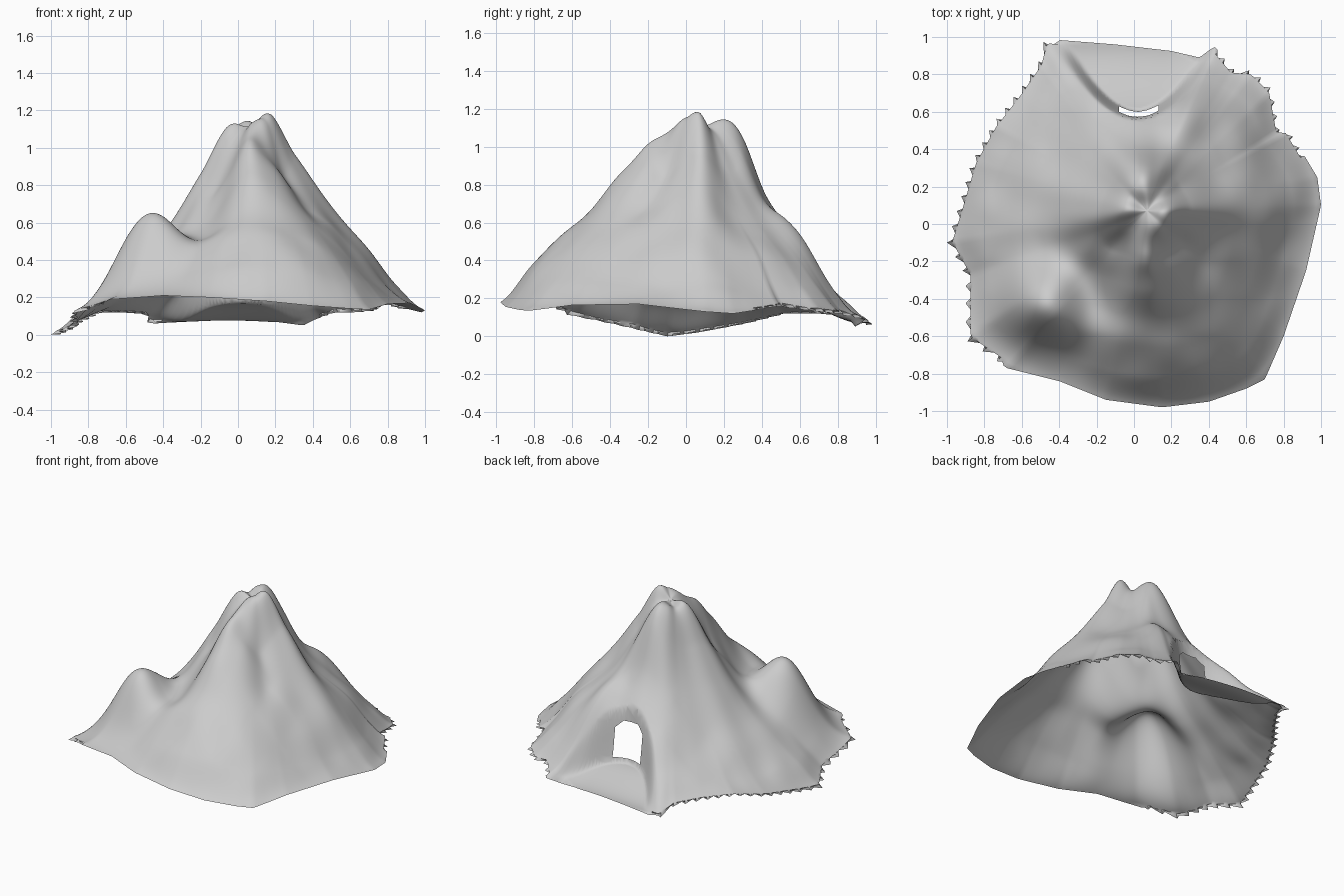
import bpy, bmesh, math
from mathutils import Vector, noise

if "Cube" in bpy.data.objects:
    bpy.data.objects.remove(bpy.data.objects["Cube"])

CX, CY = 0.07, 0.07          # summit axis
SEG, RINGS = 320, 76

# rim outline: x, y, z counter-clockwise from the east
RIM = [(1,.1,.13), (.98,.25,.12), (.83,.5,.16), (.78,.5,.16), (.74,.72,.13),
       (.64,.82,.12), (.53,.83,.12), (.43,.95,.09), (.35,.89,.05), (.2,.925,.07),
       (-.1,.96,.08), (-.48,.99,.06), (-.51,.87,.11), (-.62,.71,.12), (-.76,.53,.12),
       (-.87,.33,.07), (-.95,.06,.02), (-1,-.1,.0), (-.9,-.28,.04), (-.9,-.62,.11),
       (-.68,-.77,.19), (-.4,-.84,.21), (-.15,-.94,.2), (.15,-.98,.18),
       (.4,-.95,.155), (.6,-.88,.14), (.7,-.83,.135), (.8,-.6,.165), (.92,-.25,.17)]

# slope heights from summit to near the rim, every 45 degrees from the east
T = [0, .12, .25, .4, .55, .7, .85, 1]
SLOPES = [(1.13, 1.14, .96, .77, .59, .43, .25),
          (1.13, 1.07, .87, .67, .53, .40, .25),
          (1.13, 1.13, 1.05, .74, .56, .40, .2),
          (1.13, 1.06, .86, .63, .45, .31, .2),
          (1.13, 1.11, .89, .63, .43, .29, .15),
          (1.13, 1.02, .80, .54, .40, .33, .22),
          (1.13, 1.09, 1.00, .85, .66, .53, .37),
          (1.13, 1.08, .88, .69, .56, .42, .28)]

# local lumps and hollows: x, y, height, radius
LUMPS = [(.15, 0, .06, .06), (-.03, .2, .07, .07), (.05, -.2, .03, .05),
         (.06, .1, -.03, .05), (-.48, -.44, .31, .155), (-.25, -.33, -.06, .1),
         (.28, .58, .07, .09), (.6, .42, .03, .1), (.45, .2, -.03, .08),
         (-.12, -.1, -.05, .06), (.22, -.12, -.03, .06)]


def smooth(v):
    v = max(0, min(1, v))
    return v * v * (3 - 2 * v)


def cubic(a, b, c, d, f):
    return b + .5 * f * (c - a + f * (2*a - 5*b + 4*c - d + f * (3*(b - c) + d - a)))


def angle(p):
    return math.atan2(p[1] - CY, p[0] - CX) % math.tau


POLAR = sorted((angle(p), math.hypot(p[0] - CX, p[1] - CY), p[2]) for p in RIM)
POLAR = ([(POLAR[-1][0] - math.tau,) + POLAR[-1][1:]] + POLAR
         + [(POLAR[0][0] + math.tau,) + POLAR[0][1:]])


def rim(a):
    """Rim radius (straight chords) and height at an angle."""
    for p, q in zip(POLAR, POLAR[1:]):
        if p[0] <= a <= q[0]:
            s0, s1 = math.sin(a - p[0]), math.sin(q[0] - a)
            r = p[1] * q[1] * math.sin(q[0] - p[0]) / (p[1] * s0 + q[1] * s1)
            f = (a - p[0]) / (q[0] - p[0])
            return r, p[2] + (q[2] - p[2]) * f


def slope(col, t, z_rim):
    h = list(SLOPES[col % 8]) + [z_rim]
    if t >= 1:
        return z_rim - .8 * (t - 1)
    i = max(k for k in range(7) if T[k] <= t)
    return cubic(h[max(i-1, 0)], h[i], h[i+1], h[min(i+2, 7)], (t - T[i]) / (T[i+1] - T[i]))


def flank(a, t, z_rim):
    k = a / (math.tau / 8)
    i = int(k)
    return cubic(*[slope(i + o, t, z_rim) for o in (-1, 0, 1, 2)], k - i)


def height(a, t, x, y, rad, zr, rad_s, zr_s):
    # flank over the softened outline, eased to the true rim
    z = flank(a, t * rad / rad_s, zr_s)
    z += (zr - flank(a, rad / rad_s, zr_s)) * t**5
    for lx, ly, lh, lr in LUMPS:
        z += lh * math.exp(-((x - lx)**2 + (y - ly)**2) / (2 * lr * lr)) * (1 - t**8)
    # weathered gullies and bumps
    fade = math.sin(math.pi * t) ** 2
    z += fade * .006 * math.sin(11*a + 3*t)
    z += .018 * noise.noise(Vector((x * 5, y * 5, 2))) * smooth(6 * (1 - t))
    # cave bay cut into the back slope
    u = x - .02
    d = (y - .558 - 2 * u * u) / math.sqrt(1 + 16 * u * u)
    floor = .17 + (zr_s - .17) * smooth((y - .58) / .36)
    if d > 0 and floor < z:
        z += (floor - z) * smooth(d / (.05 + .1 * abs(u)))
    return z


# mountain shell as a polar sheet
bm = bmesh.new()
top = bm.verts.new((CX, CY, 1.115))
rings = []
edge = [rim(math.tau * s / SEG) for s in range(SEG)]
W = 14
soft = [[sum(edge[(s + o) % SEG][c] * (1 + math.cos(math.pi * o / W)) for o in range(-W, W + 1)) / (2 * W)
         for c in (0, 1)] for s in range(SEG)]
for r in range(1, RINGS + 1):
    t = r / RINGS
    ring = []
    for s in range(SEG):
        a, d = math.tau * s / SEG, t * edge[s][0]
        # stepped teeth on the west and north-east rim
        if r >= RINGS - 1 and (2.05 < a < 3.95 or .35 < a < 1.15):
            d -= (s % 4) / 3 * (.045 if r == RINGS else .035)
        x, y = CX + d * math.cos(a), CY + d * math.sin(a)
        ring.append(bm.verts.new((x, y, height(a, t, x, y, *edge[s], *soft[s]))))
    rings.append(ring)
for s in range(SEG):
    n = (s + 1) % SEG
    bm.faces.new((top, rings[0][s], rings[0][n]))
    for p, q in zip(rings, rings[1:]):
        bm.faces.new((p[s], q[s], q[n], p[n]))
# soften the summit
for _ in range(3):
    bmesh.ops.smooth_vert(bm, verts=[top] + [v for g in rings[:8] for v in g], factor=.5,
                          use_axis_x=False, use_axis_y=False, use_axis_z=True)

# arched cave opening, cut with planes (point, outward normal)
PLANES = [((-.08, 0, 0), (-1, 0, 0)), ((.13, 0, 0), (1, 0, 0)),
          ((0, 0, .2), (0, 0, -1)), ((0, 0, .45), (0, 0, 1)),
          ((-.08, 0, .4), (-.7, 0, .7)), ((.13, 0, .4), (.7, 0, .7))]


def near(f):
    c = f.calc_center_median()
    return -.2 < c.x < .25 and .5 < c.y < .72


for co, no in PLANES:
    faces = [f for f in bm.faces if near(f)]
    geom = faces + list({e for f in faces for e in f.edges}) + list({v for f in faces for v in f.verts})
    bmesh.ops.bisect_plane(bm, geom=geom, dist=1e-5, plane_co=co, plane_no=no)
hole = [f for f in bm.faces if near(f) and all(
    (f.calc_center_median() - Vector(co)).dot(Vector(no)) < 0 for co, no in PLANES)]
bmesh.ops.delete(bm, geom=hole, context='FACES')
bmesh.ops.recalc_face_normals(bm, faces=bm.faces)

mesh = bpy.data.meshes.new("mountain")
bm.to_mesh(mesh)
bm.free()
obj = bpy.data.objects.new("mountain", mesh)
bpy.context.collection.objects.link(obj)
bpy.context.view_layer.objects.active = obj
obj.select_set(True)
bpy.ops.object.shade_smooth_by_angle(angle=math.radians(60))
